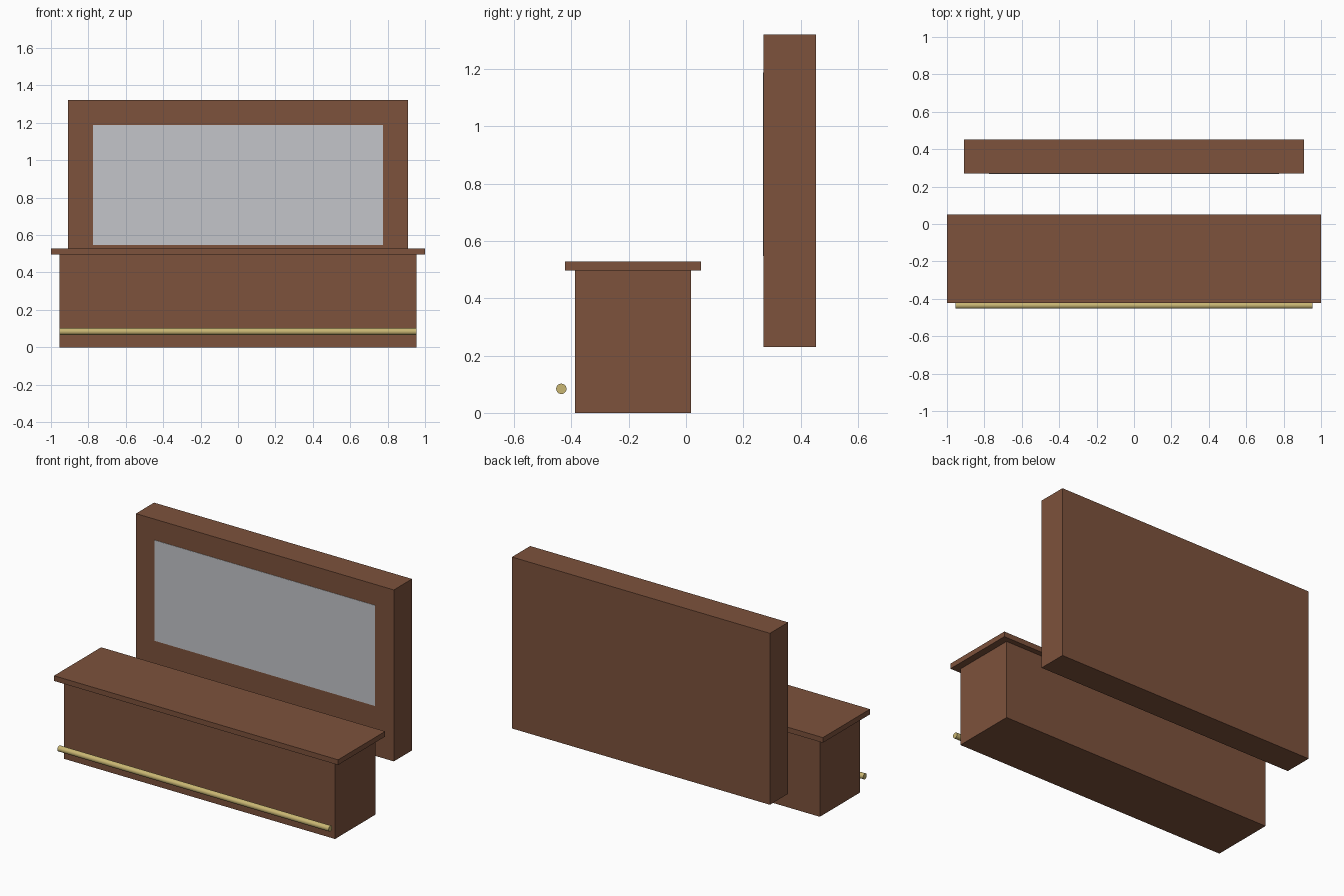
import bpy
import math

cube = bpy.data.objects.get("Cube")
if cube:
    bpy.data.objects.remove(cube, do_unlink=True)


def material(name, rgb):
    mat = bpy.data.materials.new(name)
    mat.use_nodes = True
    mat.diffuse_color = (*rgb, 1)
    mat.node_tree.nodes["Principled BSDF"].inputs["Base Color"].default_value = (*rgb, 1)
    return mat


def box(name, half_width, y_range, z_range, mat):
    """Box centred on x, given by its depth and height ranges."""
    (y0, y1), (z0, z1) = y_range, z_range
    bpy.ops.mesh.primitive_cube_add(size=1, location=(0, (y0 + y1) / 2, (z0 + z1) / 2))
    obj = bpy.context.object
    obj.name = name
    obj.scale = (2 * half_width, y1 - y0, z1 - z0)
    bpy.ops.object.transform_apply(location=False, rotation=False, scale=True)
    obj.data.materials.append(mat)
    return obj


wood = material("brown wood", (0.205, 0.084, 0.045))
glass = material("silver mirror", (0.55, 0.56, 0.585))
brass = material("brass", (0.58, 0.465, 0.17))

# Counter with overhanging top
box("counter_body", 0.955, (-0.388, 0.018), (0, 0.496), wood)
box("counter_top", 1.0, (-0.422, 0.052), (0.496, 0.529), wood)

# Back cabinet with a thin mirror on its front
box("back_cabinet", 0.908, (0.27, 0.453), (0.23, 1.321), wood)
box("mirror", 0.776, (0.268, 0.272), (0.548, 1.188), glass)

# Foot rail along the front of the counter
bpy.ops.mesh.primitive_cylinder_add(vertices=24, radius=0.018, depth=1.91,
                                    location=(0, -0.435, 0.084),
                                    rotation=(0, math.pi / 2, 0))
rail = bpy.context.object
rail.name = "foot_rail"
rail.data.materials.append(brass)
bpy.ops.object.shade_smooth_by_angle()
